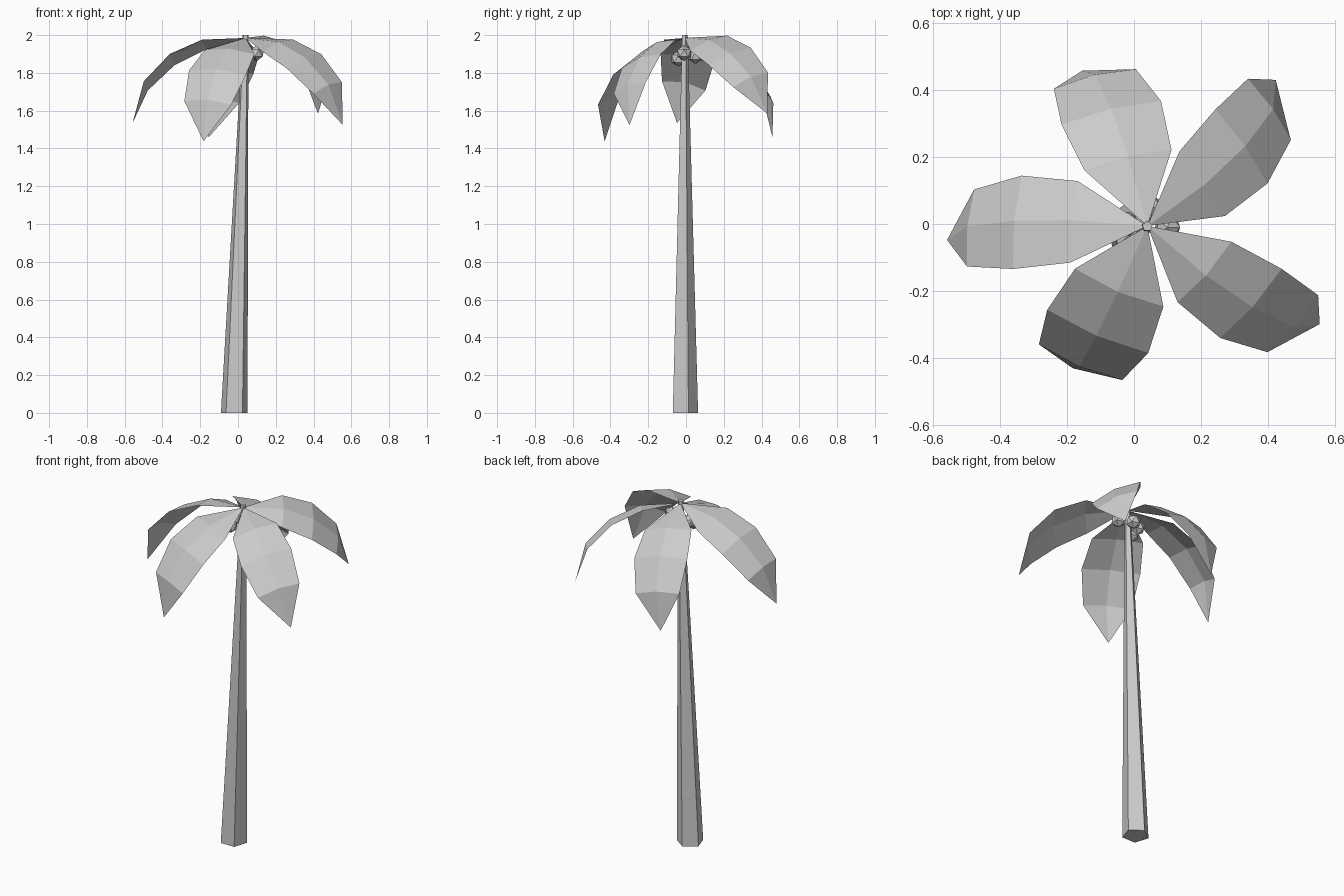
import bpy, bmesh
from math import radians, cos, sin
from mathutils import Matrix, Vector

cube = bpy.data.objects.get("Cube")
if cube:
    bpy.data.objects.remove(cube, do_unlink=True)

grey = bpy.data.materials.new("light_grey")
grey.use_nodes = True
grey.diffuse_color = (0.6, 0.6, 0.6, 1)
grey.node_tree.nodes["Principled BSDF"].inputs["Base Color"].default_value = (0.6, 0.6, 0.6, 1)


def add_object(name, bm):
    mesh = bpy.data.meshes.new(name)
    bm.to_mesh(mesh)
    bm.free()
    mesh.materials.append(grey)
    obj = bpy.data.objects.new(name, mesh)
    bpy.context.collection.objects.link(obj)
    return obj


# Trunk: five-sided, tapered and leaning
def trunk_ring(bm, centre, radius):
    angles = [radians(18 + 72 * i) for i in range(5)]
    return [bm.verts.new(Vector(centre) + Vector((cos(a), sin(a), 0)) * radius) for a in angles]


bm = bmesh.new()
low = trunk_ring(bm, (-0.02, -0.01, 0), 0.074)
high = trunk_ring(bm, (0.04, -0.007, 2), 0.016)
for i in range(5):
    j = (i + 1) % 5
    bm.faces.new((low[i], low[j], high[j], high[i]))
bm.faces.new(low[::-1])
bm.faces.new(high)
add_object("trunk", bm)

# Leaves: drooping blades with a raised midrib; sections are (reach, height, half width)
SECTIONS = [(0.23, -0.012, 0.125), (0.40, -0.09, 0.143), (0.54, -0.23, 0.118)]
CROWN = Vector((0.04, -0.006, 1.985))


def add_leaf(name, yaw, pitch, roll, size, width):
    bm = bmesh.new()
    root = bm.verts.new((0, 0, 0))
    tip = bm.verts.new((0.60, 0, -0.45))
    rows = []
    for reach, height, half in SECTIONS:
        rows.append([bm.verts.new((reach - 0.01 * abs(s), s * half * width / size,
                                   height - 0.02 * abs(s))) for s in (1, 0, -1)])
    for k in (0, 1):
        bm.faces.new((root, rows[0][k + 1], rows[0][k]))
        for a, b in zip(rows, rows[1:]):
            bm.faces.new((a[k], a[k + 1], b[k + 1], b[k]))
        bm.faces.new((rows[-1][k], rows[-1][k + 1], tip))
    turn = (Matrix.Rotation(radians(yaw), 4, 'Z') @ Matrix.Rotation(radians(pitch), 4, 'Y')
            @ Matrix.Rotation(radians(roll), 4, 'X'))
    bm.transform(Matrix.Translation(CROWN) @ turn @ Matrix.Scale(size, 4))
    bmesh.ops.recalc_face_normals(bm, faces=bm.faces)
    if sum((f.normal.z for f in bm.faces)) < 0:
        bmesh.ops.reverse_faces(bm, faces=bm.faces)
    add_object(name, bm)


add_leaf("leaf_front", 246, 12, -4, 0.97, 1.15)
add_leaf("leaf_front_left", -41, 2.5, 15, 1.0, 1.0)
add_leaf("leaf_back_left", 35, 0, 19, 0.94, 1.0)
add_leaf("leaf_back", 105, 10, 9, 0.97, 1.08)
add_leaf("leaf_right", 175, 1, 12, 1.0, 1.0)

# Coconuts clustered below the crown
for n, spot in enumerate([(0.10, -0.01, 1.905), (0.045, 0.05, 1.89),
                          (-0.025, 0.0, 1.90), (-0.02, -0.04, 1.875)]):
    bm = bmesh.new()
    bmesh.ops.create_icosphere(bm, subdivisions=1, radius=0.042,
                               matrix=Matrix.Translation(spot))
    add_object(f"coconut_{n + 1}", bm)
